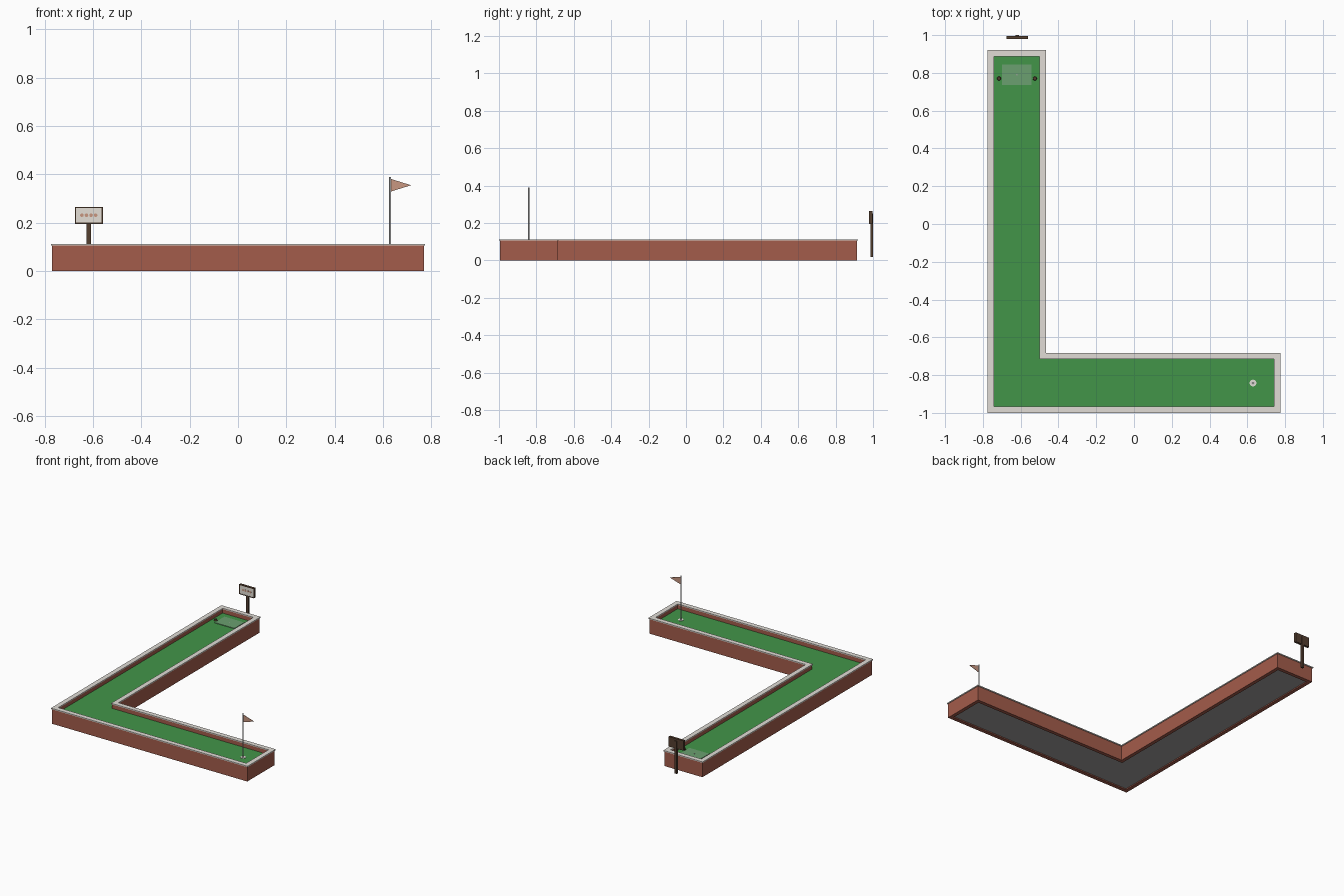
import bpy
import bmesh
import math
from mathutils import Matrix

default_cube = bpy.data.objects.get("Cube")
if default_cube:
    bpy.data.objects.remove(default_cube, do_unlink=True)


def make_material(name, red, green, blue):
    mat = bpy.data.materials.new(name)
    mat.use_nodes = True
    colour = (red, green, blue, 1.0)
    mat.diffuse_color = colour
    shader = next(n for n in mat.node_tree.nodes if n.type == "BSDF_PRINCIPLED")
    shader.inputs["Base Color"].default_value = colour
    shader.inputs["Roughness"].default_value = 0.8
    return mat


brick = make_material("brick red", 0.37, 0.107, 0.07)
stone = make_material("pale stone", 0.75, 0.72, 0.67)
turf = make_material("turf green", 0.055, 0.3, 0.066)
concrete = make_material("grey concrete", 0.35, 0.345, 0.34)
mat_green = make_material("tee mat green", 0.145, 0.35, 0.16)
wood = make_material("dark wood", 0.09, 0.05, 0.03)
panel = make_material("sign cream", 0.78, 0.74, 0.67)
clay = make_material("flag clay", 0.58, 0.31, 0.22)
metal = make_material("pole grey", 0.62, 0.62, 0.62)


def finish(name, bm, material, smooth=False):
    bmesh.ops.recalc_face_normals(bm, faces=bm.faces)
    mesh = bpy.data.meshes.new(name)
    bm.to_mesh(mesh)
    bm.free()
    mesh.materials.append(material)
    obj = bpy.data.objects.new(name, mesh)
    bpy.context.collection.objects.link(obj)
    if smooth:
        bpy.ops.object.select_all(action="DESELECT")
        obj.select_set(True)
        bpy.context.view_layer.objects.active = obj
        bpy.ops.object.shade_smooth_by_angle(angle=math.radians(40))
    return obj


def box(name, material, x, y, z):
    """Box from (low, high) spans on each axis."""
    bm = bmesh.new()
    bmesh.ops.create_cube(bm, size=1)
    for v in bm.verts:
        v.co = [s[0] if c < 0 else s[1] for c, s in zip(v.co, (x, y, z))]
    return finish(name, bm, material)


def disc(name, material, centre, radius, depth, sides=20, facing="z", top=None):
    bm = bmesh.new()
    turn = Matrix.Rotation(math.pi / 2, 4, "X") if facing == "y" else Matrix()
    bmesh.ops.create_cone(bm, cap_ends=True, segments=sides, radius1=radius,
                          radius2=radius if top is None else top, depth=depth,
                          matrix=Matrix.Translation(centre) @ turn)
    return finish(name, bm, material, smooth=True)


def outline(inset):
    """Corner points of the L-shaped course, moved inward by inset."""
    left, right = -0.775 + inset, 0.775 - inset
    front, back = -1 + inset, 0.92 - inset
    inner_x, inner_y = -0.465 - inset, -0.682 - inset
    return [(left, front), (right, front), (right, inner_y),
            (inner_x, inner_y), (inner_x, back), (left, back)]


def slab(name, material, inset, low, high):
    bm = bmesh.new()
    face = bm.faces.new([bm.verts.new((x, y, low)) for x, y in outline(inset)])
    grown = bmesh.ops.extrude_face_region(bm, geom=[face])["geom"]
    for v in grown:
        if isinstance(v, bmesh.types.BMVert):
            v.co.z = high
    return finish(name, bm, material)


def border(name, material, outer, inner, low, high):
    """Closed wall following the course between two insets."""
    bm = bmesh.new()
    loops = [[bm.verts.new((x, y, z)) for x, y in outline(inset)]
             for inset, z in ((outer, low), (outer, high), (inner, high), (inner, low))]
    for a, b in zip(loops, loops[1:] + loops[:1]):
        for i in range(len(a)):
            j = (i + 1) % len(a)
            bm.faces.new((a[i], a[j], b[j], b[i]))
    return finish(name, bm, material)


# Course: brick walls, stone coping, playing surface and underside
border("brick_wall", brick, 0.005, 0.031, 0, 0.105)
border("stone_coping", stone, 0, 0.034, 0.105, 0.112)
slab("turf_surface", turf, 0.03, 0.06, 0.076)
slab("concrete_base", concrete, 0.03, 0.008, 0.06)

# Tee mat with ball spot and two markers
tee_x = -0.62
box("tee_mat", mat_green, (tee_x - 0.078, tee_x + 0.078), (0.735, 0.845), (0.075, 0.08))
disc("ball_spot", concrete, (tee_x, 0.79, 0.0805), 0.004, 0.002, 12)
for side, label in ((-1, "right"), (1, "left")):
    disc("tee_marker_" + label, wood, (tee_x + side * 0.095, 0.77, 0.081),
         0.011, 0.012, 16, top=0.009)

# Cup with pole and pennant
hole_x, hole_y = 0.63, -0.842
disc("cup_rim", stone, (hole_x, hole_y, 0.0765), 0.018, 0.003)
disc("cup_hole", concrete, (hole_x, hole_y, 0.0775), 0.007, 0.002)
disc("flag_pole", metal, (hole_x, hole_y, 0.232), 0.004, 0.316, 12)
bm = bmesh.new()
corners = ((0, 0.328), (0.087, 0.355), (0, 0.382))
sheets = [[bm.verts.new((hole_x + x, hole_y + t, z)) for x, z in corners]
          for t in (-0.001, 0.001)]
for sheet in sheets:
    bm.faces.new(sheet)
for i in range(3):
    j = (i + 1) % 3
    bm.faces.new((sheets[0][i], sheets[0][j], sheets[1][j], sheets[1][i]))
finish("pennant", bm, clay)

# Sign behind the tee: post, board, raised frame, cream panel and dots
sign_x = -0.618
low, high, half = 0.195, 0.265, 0.058
box("sign_post", wood, (sign_x - 0.009, sign_x + 0.009), (0.986, 1), (0.018, 0.25))
box("sign_board", wood, (sign_x - half, sign_x + half), (0.984, 0.996), (low, high))
rim = 0.005
for name, z in (("bottom", low), ("top", high - rim)):
    box("sign_frame_" + name, wood, (sign_x - half, sign_x + half),
        (0.979, 0.985), (z, z + rim))
for name, x in (("right", sign_x - half), ("left", sign_x + half - rim)):
    box("sign_frame_" + name, wood, (x, x + rim), (0.979, 0.985),
        (low + rim, high - rim))
box("sign_panel", panel, (sign_x - half + rim, sign_x + half - rim),
    (0.981, 0.985), (low + rim, high - rim))
for i in range(4):
    disc("sign_dot", clay, (sign_x + (i - 1.5) * 0.019, 0.9805, 0.231),
         0.0075, 0.002, 16, facing="y")
